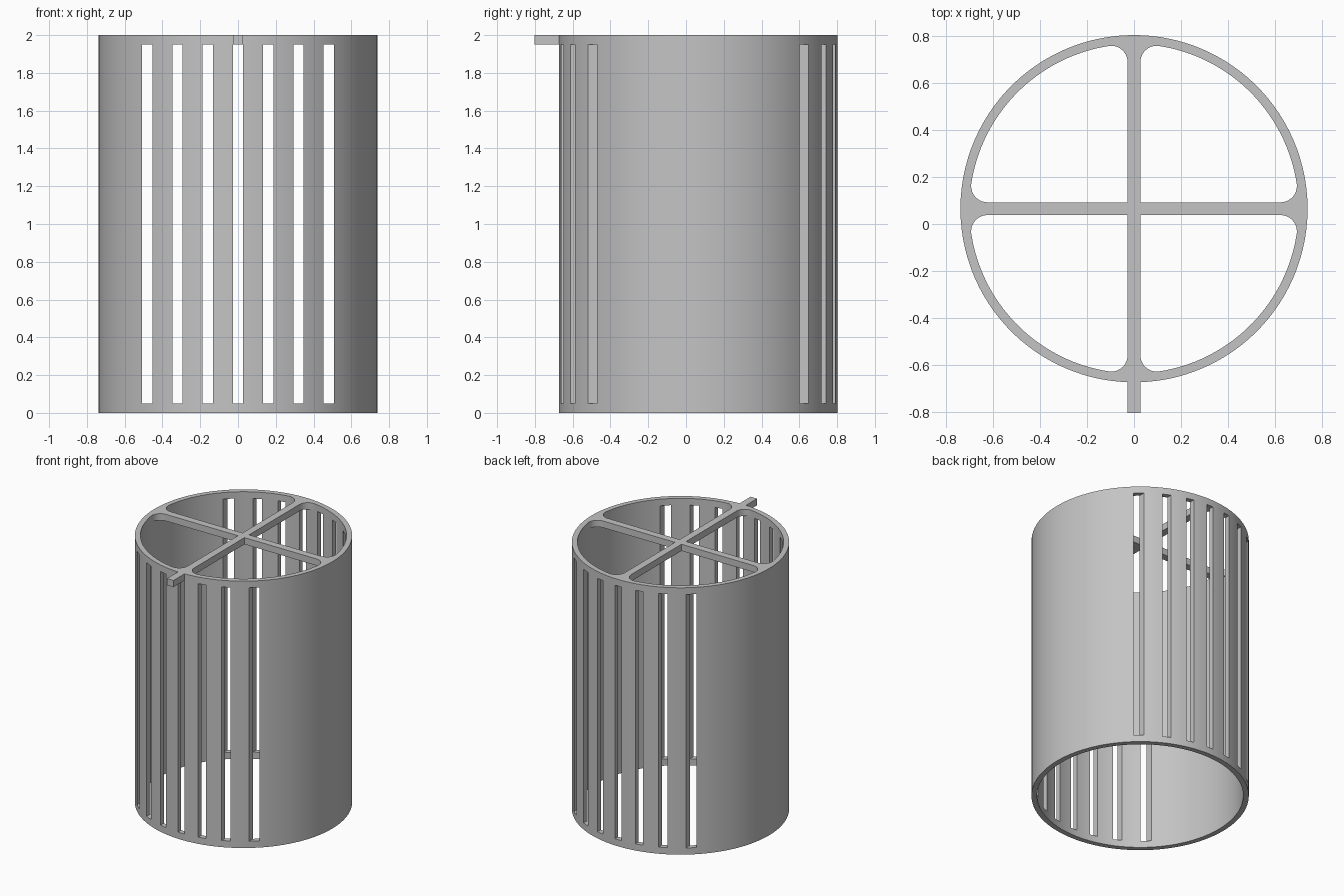
import bpy, bmesh, math
from mathutils import Matrix, Vector

cube = bpy.data.objects.get("Cube")
if cube:
    bpy.data.objects.remove(cube)

OUTER, INNER, CENTRE_Y = 0.738, 0.70, 0.065
HEIGHT, RIM = 2.0, 0.05
HALF = 0.027            # half width of slots and bars
PITCH, FILLET = 0.16, 0.07

grey = bpy.data.materials.new("grey plastic")
grey.use_nodes = True
colour = (0.55, 0.55, 0.55, 1)
grey.diffuse_color = colour
grey.node_tree.nodes["Principled BSDF"].inputs["Base Color"].default_value = colour


def finish(name, bm):
    bmesh.ops.recalc_face_normals(bm, faces=bm.faces)
    mesh = bpy.data.meshes.new(name)
    bm.to_mesh(mesh)
    bm.free()
    mesh.materials.append(grey)
    ob = bpy.data.objects.new(name, mesh)
    bpy.context.collection.objects.link(ob)
    ob.location.y = CENTRE_Y
    bpy.ops.object.select_all(action='DESELECT')
    ob.select_set(True)
    bpy.context.view_layer.objects.active = ob
    bpy.ops.object.shade_smooth_by_angle(angle=math.radians(30))
    return ob


def prism(name, outline, z0, z1):
    bm = bmesh.new()
    face = bm.faces.new([bm.verts.new((x, y, z0)) for x, y in outline])
    top = bmesh.ops.extrude_face_region(bm, geom=[face], use_keep_orig=True)
    moved = [v for v in top["geom"] if isinstance(v, bmesh.types.BMVert)]
    bmesh.ops.translate(bm, verts=moved, vec=(0, 0, z1 - z0))
    return finish(name, bm)


# Slot edges as (outer angle, inner angle), measured from the front towards +x
edges_x = [k * PITCH + s * HALF for k in range(-3, 4) for s in (-1, 1)]
front = [(math.asin(x / OUTER), math.asin(x / INNER)) for x in edges_x]
back = [(math.pi - a, math.pi - b) for a, b in reversed(front)]
marks = front + back
marks.append(tuple(a + math.tau for a in marks[0]))

# Columns round the wall; every even span is a slot
columns = []
for i, (start, end) in enumerate(zip(marks, marks[1:])):
    steps = max(1, math.ceil((end[0] - start[0]) / 0.06))
    for s in range(steps):
        t = s / steps
        columns.append((start[0] + (end[0] - start[0]) * t,
                        start[1] + (end[1] - start[1]) * t, i % 2 == 0))

# Slotted wall: a ring of cells, with the slot cells left empty
bm = bmesh.new()
levels = (0, RIM, HEIGHT - RIM, HEIGHT)
count = len(columns)


def ring(radius, side):
    return [[bm.verts.new((radius * math.sin(c[side]), -radius * math.cos(c[side]), z))
             for c in columns] for z in levels]


out, inn = ring(OUTER, 0), ring(INNER, 1)


def solid(i, k):
    return 0 <= k < 3 and not (k == 1 and columns[i % count][2])


for i in range(count):
    j = (i + 1) % count
    for k in range(3):
        if solid(i, k):
            for grid in (out, inn):
                bm.faces.new((grid[k][i], grid[k][j], grid[k + 1][j], grid[k + 1][i]))
        if solid(i, k) != solid(i - 1, k):
            bm.faces.new((out[k][i], out[k + 1][i], inn[k + 1][i], inn[k][i]))
    for k in range(4):
        if solid(i, k) != solid(i, k - 1):
            bm.faces.new((out[k][i], out[k][j], inn[k][j], inn[k][i]))
finish("slotted_wall", bm)

# Cross brace: four arms whose ends flare into the wall with fillets
reach = math.sqrt((INNER - FILLET) ** 2 - (HALF + FILLET) ** 2)
spread = math.atan2(HALF + FILLET, reach)
flare = []
for s in range(11):
    a = -math.pi / 2 + (math.pi / 2 + spread) * s / 10
    flare.append((reach + FILLET * math.cos(a), HALF + FILLET + FILLET * math.sin(a)))
embed = (OUTER + INNER) / 2
arc = [(embed * math.cos(spread * s / 4), embed * math.sin(spread * s / 4))
       for s in range(-4, 5)]
arm = [(x, -y) for x, y in flare] + arc + flare[::-1] + [(HALF, HALF)]
outline = []
for q in range(4):
    turn = Matrix.Rotation(q * math.pi / 2, 2)
    outline += [tuple(turn @ Vector(p)) for p in arm]
prism("cross_brace", outline, HEIGHT - RIM, HEIGHT)

# Tab sticking out of the front rim
tip = -0.868
prism("front_tab", [(-HALF, tip), (HALF, tip), (HALF, -embed), (-HALF, -embed)],
      HEIGHT - RIM, HEIGHT)
